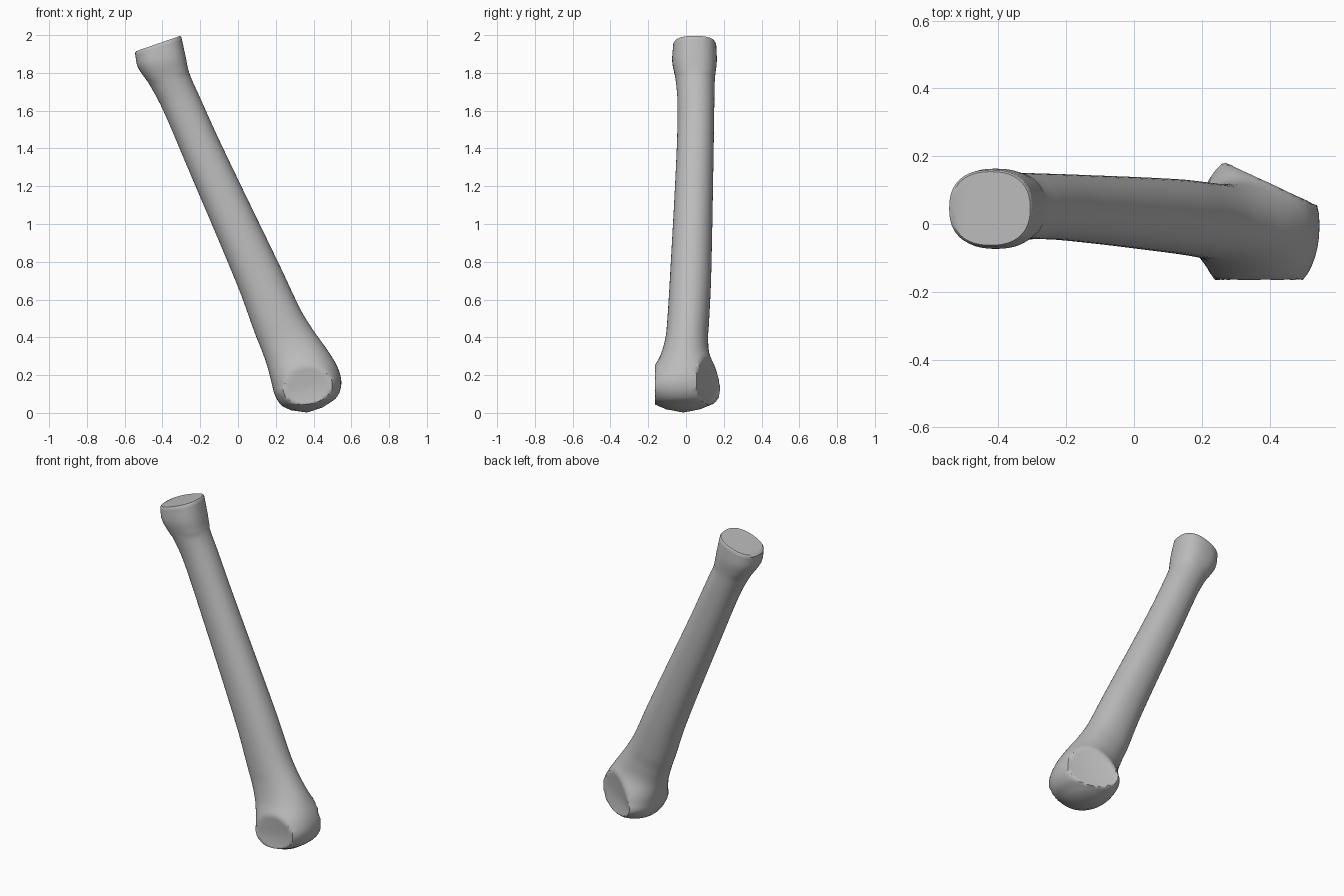
import bpy
import bmesh
import math
from mathutils import Vector

cube = bpy.data.objects.get("Cube")
if cube:
    bpy.data.objects.remove(cube, do_unlink=True)

SIDES, STEPS = 48, 6

bone_grey = bpy.data.materials.new("bone_grey")
bone_grey.use_nodes = True
colour = (0.5, 0.5, 0.5, 1)
bone_grey.diffuse_color = colour
bone_grey.node_tree.nodes["Principled BSDF"].inputs["Base Color"].default_value = colour

# Cross-sections down the bone: left x, left z, right x, right z, front y, back y
stations = [Vector(s) for s in (
    (-.545, 1.905, -.30, 1.99, -.068, .16),
    (-.53, 1.83, -.278, 1.89, -.073, .163),
    (-.47, 1.74, -.258, 1.80, -.056, .153),
    (-.40, 1.61, -.206, 1.68, -.045, .15),
    (-.28, 1.33, -.088, 1.42, -.05, .146),
    (0, .667, .228, .765, -.085, .133),
    (.09, .42, .335, .54, -.10, .122),
    (.12, .345, .40, .435, -.11, .117),
    (.153, .254, .475, .33, -.14, .13),
    (.18, .15, .53, .235, -.20, .19),
    (.195, .095, .547, .155, -.23, .22),
    (.23, .04, .52, .08, -.185, .16),
    (.28, .014, .45, .03, -.11, .08),
)]


def centre(s):
    return Vector(((s[0] + s[2]) / 2, (s[4] + s[5]) / 2, (s[1] + s[3]) / 2))


def smooth_sections(keys):
    """Hermite interpolation spaced by distance along the bone."""
    t = [0.0]
    for a, b in zip(keys, keys[1:]):
        t.append(t[-1] + (centre(b) - centre(a)).length)
    last = len(keys) - 1
    tangents = []
    for i in range(last + 1):
        lo, hi = max(i - 1, 0), min(i + 1, last)
        tangents.append((keys[hi] - keys[lo]) / (t[hi] - t[lo]))
    for i in range(last):
        h = t[i + 1] - t[i]
        for k in range(STEPS):
            u = k / STEPS
            v = 1 - u
            yield (keys[i] * (v * v * (1 + 2 * u)) + keys[i + 1] * (u * u * (3 - 2 * u))
                   + tangents[i] * (h * u * v * v) - tangents[i + 1] * (h * u * u * v))
    yield keys[last]


def flatten(p):
    """Press the shallow joint hollows into the two sides of the head."""
    if p.z > 0.4:
        return p
    for point, normal in ((Vector((.3, -.165, .15)), Vector((0, -1, 0))),
                          (Vector((.29, .172, .15)), Vector((.42, .9, 0)).normalized())):
        depth = (p - point).dot(normal)
        if depth > 0:
            p = p - normal * depth * 1.12
    return p


def bend(c, power):
    return math.copysign(abs(c) ** power, c)


def ring(bm, s, power, shrink=1.0):
    mid = centre(s)
    half = Vector((s[2] - s[0], 0, s[3] - s[1])) / 2 * shrink
    depth = (s[5] - s[4]) / 2 * shrink
    verts = []
    for k in range(SIDES):
        a = math.tau * k / SIDES
        p = mid + half * bend(math.cos(a), power) + Vector((0, depth * bend(math.sin(a), power), 0))
        verts.append(bm.verts.new(flatten(p)))
    return verts


# Whole bone: flat upper end, waisted shaft, rounded head
bm = bmesh.new()
rings = []
for s in smooth_sections(stations):
    power = 0.84 if s[1] > 1.75 else 0.94
    rings.append(ring(bm, s, power))

# Softened rim of the upper end
rim = stations[0] + Vector((0, .008, 0, .008, 0, 0))
rings.insert(0, ring(bm, rim, 0.84, 0.95))

for a, b in zip(rings, rings[1:]):
    for k in range(SIDES):
        n = (k + 1) % SIDES
        bm.faces.new((a[k], a[n], b[n], b[k]))
bm.faces.new(rings[0])
tip = bm.verts.new((.365, -.015, .002))
for k in range(SIDES):
    bm.faces.new((rings[-1][k], rings[-1][(k + 1) % SIDES], tip))
bmesh.ops.recalc_face_normals(bm, faces=bm.faces)

mesh = bpy.data.meshes.new("long_bone")
bm.to_mesh(mesh)
bm.free()
mesh.materials.append(bone_grey)
bone = bpy.data.objects.new("long_bone", mesh)
bpy.context.collection.objects.link(bone)
bpy.context.view_layer.objects.active = bone
bone.select_set(True)
bpy.ops.object.shade_smooth_by_angle(angle=math.radians(40))
